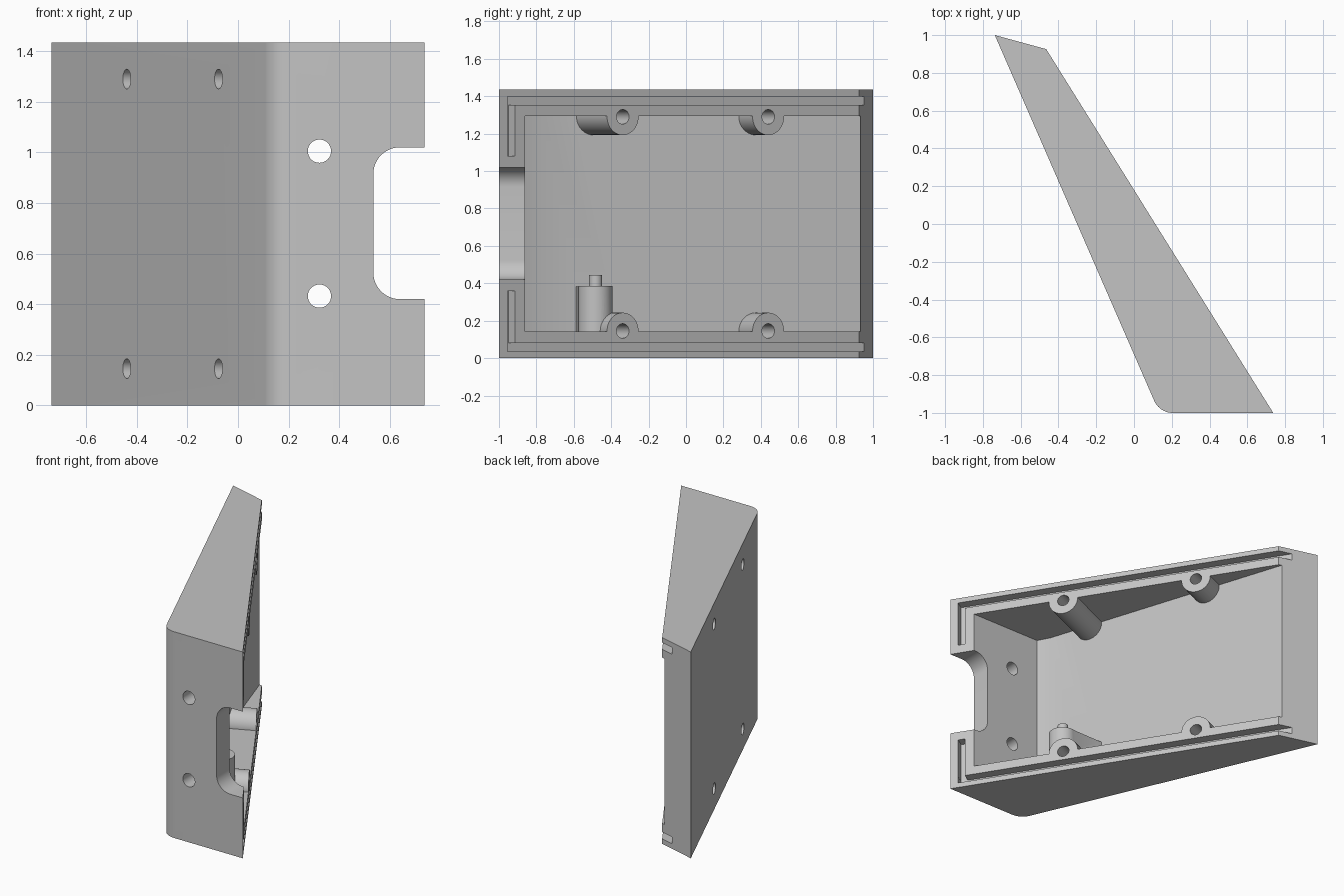
import bpy, bmesh, math
from mathutils import Vector

if "Cube" in bpy.data.objects:
    bpy.data.objects.remove(bpy.data.objects["Cube"], do_unlink=True)

HEIGHT = 1.435
grey = bpy.data.materials.new("plain_grey")
grey.use_nodes = True
colour = (0.55, 0.55, 0.55, 1)
grey.diffuse_color = colour
grey.node_tree.nodes["Principled BSDF"].inputs["Base Color"].default_value = colour


def prism(name, pts, lo, hi, place=lambda u, v, h: (u, v, h)):
    """Extrude a closed 2D outline from lo to hi; place maps it into 3D."""
    bm = bmesh.new()
    verts = [bm.verts.new(place(u, v, lo)) for u, v in pts]
    face = bm.faces.new(verts)
    top = bmesh.ops.extrude_face_region(bm, geom=[face])
    move = Vector(place(0, 0, hi)) - Vector(place(0, 0, lo))
    bmesh.ops.translate(bm, vec=move, verts=[g for g in top["geom"] if isinstance(g, bmesh.types.BMVert)])
    bmesh.ops.recalc_face_normals(bm, faces=bm.faces)
    mesh = bpy.data.meshes.new(name)
    bm.to_mesh(mesh)
    bm.free()
    mesh.materials.append(grey)
    ob = bpy.data.objects.new(name, mesh)
    bpy.context.collection.objects.link(ob)
    return ob


def arc(cx, cy, r, a0, a1, n):
    angles = [math.radians(a0 + (a1 - a0) * i / n) for i in range(n + 1)]
    return [(cx + r * math.cos(a), cy + r * math.sin(a)) for a in angles]


def circle(cx, cy, r, n=40):
    return arc(cx, cy, r, 0, 360, n)[:-1]


def cut(target, cutter):
    """Subtract the cutter and discard it."""
    cutter.hide_render = True
    mod = target.modifiers.new("cut", "BOOLEAN")
    mod.operation, mod.solver, mod.object = "DIFFERENCE", "EXACT", cutter
    with bpy.context.temp_override(object=target, active_object=target):
        bpy.ops.object.modifier_apply(modifier=mod.name)
    bpy.data.objects.remove(cutter, do_unlink=True)


# Wedge-shaped body with one rounded front corner
front_edge = Vector((0.737, -1))
back_edge = Vector((-0.465, 0.926))
body = prism("housing", [(-0.737, 1), back_edge, front_edge]
             + arc(0.205, -0.893, 0.107, -90, -156.4, 10), 0, HEIGHT)

# Frame of the slanted open side, and the direction square to the long wall
along = (back_edge - front_edge).normalized()
out = Vector((-along.y, along.x))
if out.x < 0:
    out = -out
wall = Vector((-0.401, 0.916)).normalized()
axis = Vector((wall.y, -wall.x))


def open_side(s, d):
    return front_edge + along * s + out * d


def screw_rod(name, y, z, r):
    """Rod square to the long wall, centred where it leaves the open side."""
    start = open_side((y + 1) / along.y, 0)

    def place(u, v, h):
        p = start + wall * u + axis * h
        return (p.x, p.y, z + v)
    return prism(name, circle(0, 0, r), -1.2, 1.5, place)


SCREWS = [(y, z) for y in (-0.338, 0.44) for z in (0.145, 1.29)]

# Inner space, less the screw bosses and the locating peg
cavity = prism("cavity", [(1.2, -0.86), (0.11, -0.86), (0.065, -0.775),
                          (-0.5, 0.975), (-0.3, 1.2), (1.2, 1.2)], 0.143, 1.295)
for y, z in SCREWS:
    cut(cavity, screw_rod("boss", y, z, 0.098))
cut(cavity, prism("peg_rib", [(0.205, -0.575), (0.205, -0.397),
                              (-0.3, -0.405), (-0.3, -0.61)], 0, 0.384))
cut(cavity, prism("peg", circle(0.205, -0.485, 0.091), 0, 0.385))
cut(cavity, prism("peg_pin", circle(0.205, -0.483, 0.035), 0, 0.445))
cut(body, cavity)

# Screw holes through bosses and wall
for y, z in SCREWS:
    cut(body, screw_rod("screw_hole", y, z, 0.039))

# Lid grooves: long ones run out of the back end, short ones stop at the notch
DEPTH = -0.065


def groove(s0, s1, lo, hi):
    pts = [open_side(s, d) for s, d in ((s0, DEPTH), (s1, DEPTH), (s1, 0.1), (s0, 0.1))]
    cut(body, prism("groove", pts, lo, hi))


groove(0.053, 2.7, 0.035, 0.082)
groove(0.053, 2.7, 1.353, 1.4)
groove(0.054, 0.1, 0.06, 0.36)
groove(0.054, 0.1, 1.08, 1.38)


# Front notch and the two round front holes
def front(u, v, h):
    return (u, h, v)


R = 0.105
cut(body, prism("notch", [(1, 0.42)] + arc(0.535 + R, 0.42 + R, R, 270, 180, 12)
                + arc(0.535 + R, 1.02 - R, R, 180, 90, 12) + [(1, 1.02)], -1.1, -0.8, front))
for z in (0.432, 1.005):
    cut(body, prism("front_hole", circle(0.322, z, 0.046), -1.1, -0.8, front))

# Smooth round surfaces, sharp edges kept
bpy.ops.object.select_all(action="DESELECT")
body.select_set(True)
bpy.context.view_layer.objects.active = body
bpy.ops.object.shade_smooth_by_angle(angle=math.radians(25))
